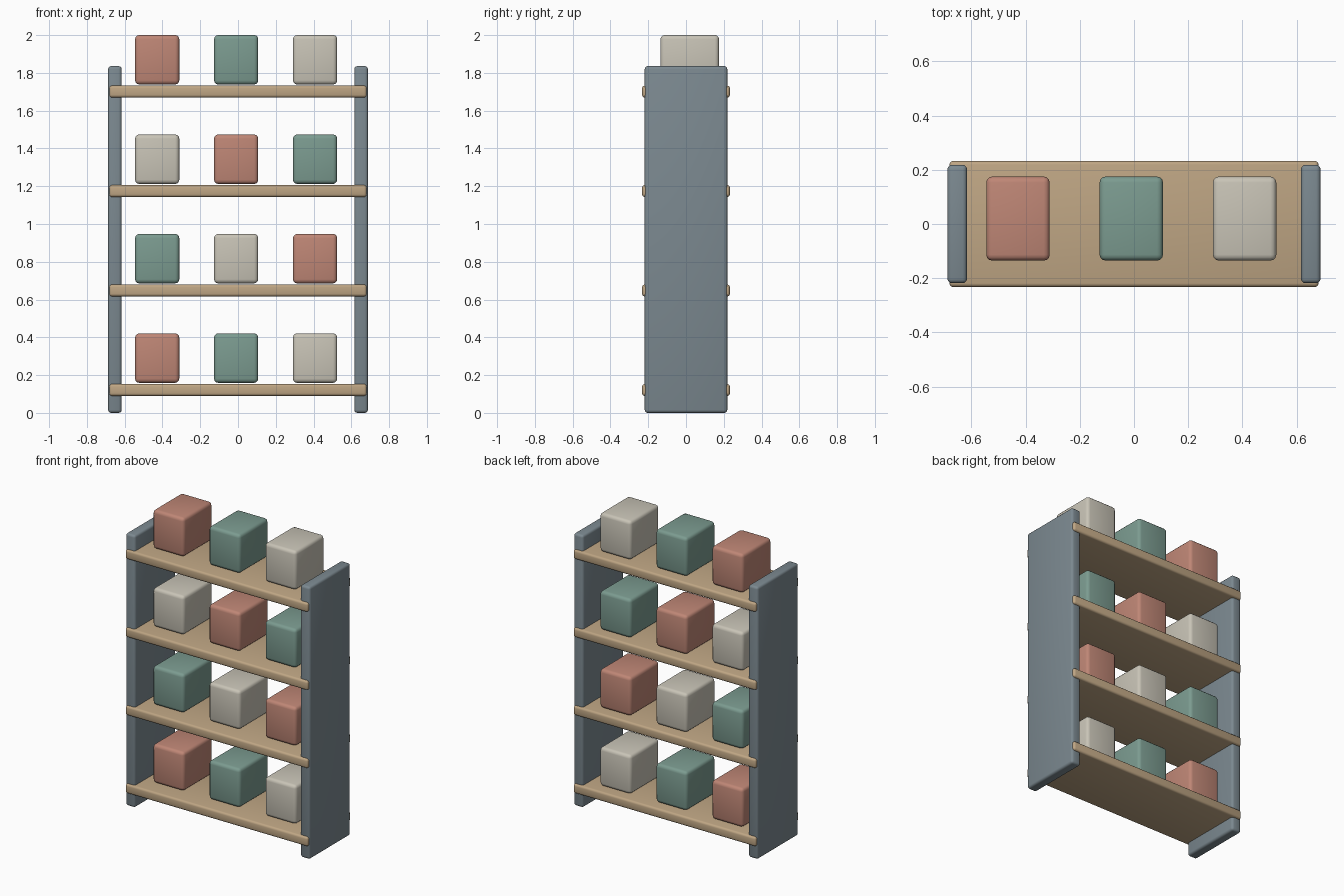
import bpy
from math import radians

cube = bpy.data.objects.get("Cube")
if cube:
    bpy.data.objects.remove(cube, do_unlink=True)


def make_material(name, rgb):
    mat = bpy.data.materials.new(name)
    mat.use_nodes = True
    mat.diffuse_color = (*rgb, 1)
    mat.node_tree.nodes["Principled BSDF"].inputs["Base Color"].default_value = (*rgb, 1)
    return mat


slate = make_material("slate_grey", (0.20, 0.25, 0.28))
wood = make_material("light_wood", (0.52, 0.38, 0.23))
clay = make_material("clay_red", (0.52, 0.24, 0.18))
sage = make_material("sage_green", (0.20, 0.33, 0.28))
cream = make_material("cream", (0.58, 0.55, 0.47))


def rounded_box(name, center, size, bevel, mat):
    bpy.ops.mesh.primitive_cube_add(size=1, location=center)
    obj = bpy.context.object
    obj.name = name
    obj.scale = size
    bpy.ops.object.transform_apply(location=False, rotation=False, scale=True)
    mod = obj.modifiers.new("Rounded edges", "BEVEL")
    mod.width = bevel
    mod.segments = 3
    bpy.ops.object.modifier_apply(modifier=mod.name)
    bpy.ops.object.shade_smooth_by_angle(angle=radians(35))
    obj.data.materials.append(mat)
    return obj


# Upright side panels
HEIGHT = 1.836
for side, sign in (("left", 1), ("right", -1)):
    rounded_box(f"{side}_panel", (sign * 0.652, 0, HEIGHT / 2),
                (0.072, 0.437, HEIGHT), 0.016, slate)

# Shelves, each carrying three storage boxes in a shifting colour order
LEVELS, PITCH, BOTTOM, THICK = 4, 0.5265, 0.09, 0.063
BOX = (0.234, 0.31, 0.262)
orders = [(clay, sage, cream), (sage, cream, clay),
          (cream, clay, sage), (clay, sage, cream)]
for level in range(LEVELS):
    z = BOTTOM + level * PITCH
    rounded_box(f"shelf_{level + 1}", (0, 0, z + THICK / 2),
                (1.362, 0.465, THICK), 0.014, wood)
    for column, mat in enumerate(orders[level]):
        x = -0.01 + (column - 1) * 0.418
        rounded_box(f"box_{level + 1}_{column + 1}",
                    (x, 0.02, z + THICK + 0.006 + BOX[2] / 2), BOX, 0.022, mat)
